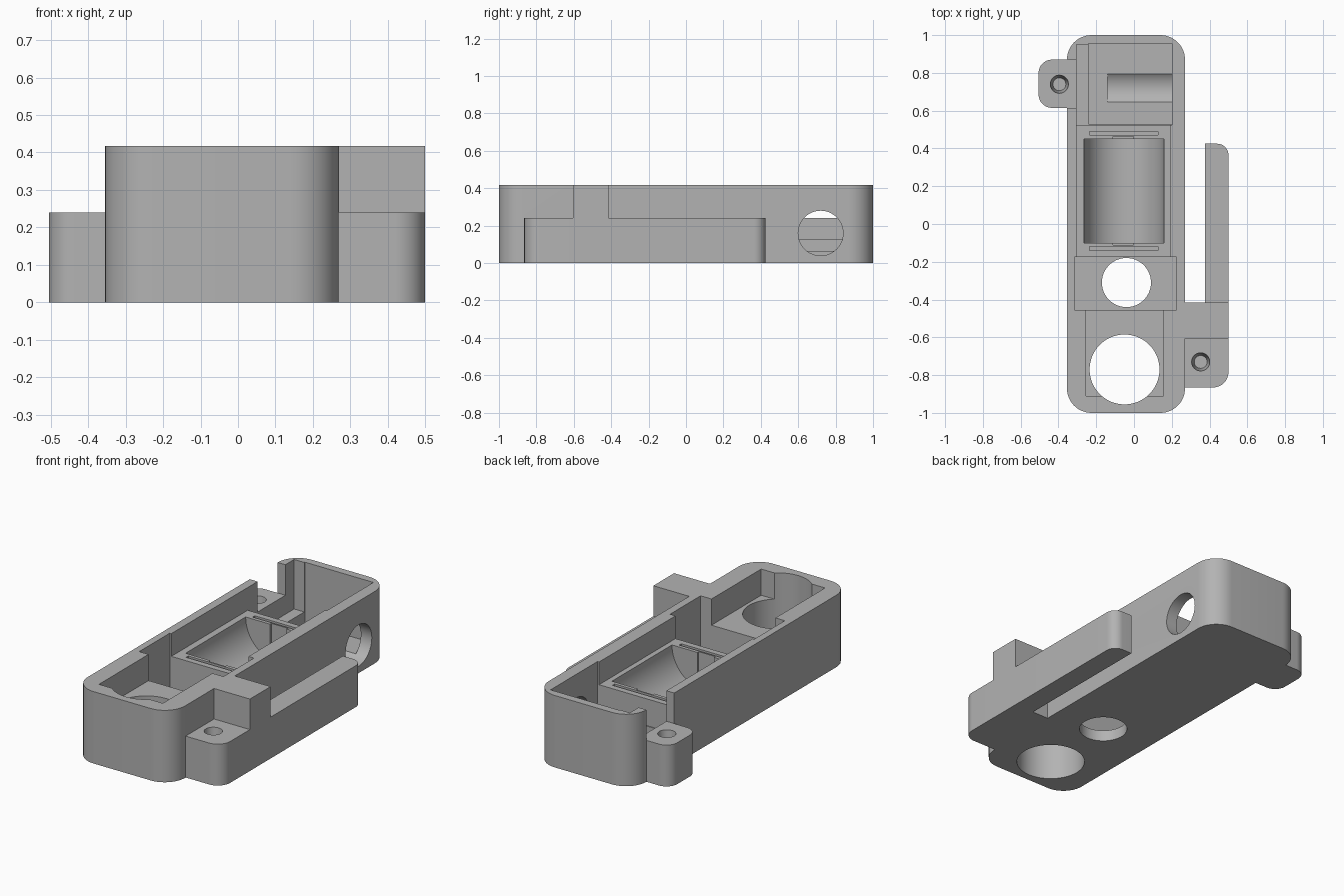
import bpy, bmesh, math
from mathutils import Matrix

cube = bpy.data.objects.get("Cube")
if cube:
    bpy.data.objects.remove(cube, do_unlink=True)

GREY = (0.45, 0.45, 0.45, 1.0)
grey = bpy.data.materials.new("plain grey")
grey.use_nodes = True
grey.diffuse_color = GREY
grey.node_tree.nodes["Principled BSDF"].inputs["Base Color"].default_value = GREY


def to_object(name, bm):
    bmesh.ops.recalc_face_normals(bm, faces=bm.faces[:])
    mesh = bpy.data.meshes.new(name)
    bm.to_mesh(mesh)
    bm.free()
    mesh.materials.append(grey)
    obj = bpy.data.objects.new(name, mesh)
    bpy.context.collection.objects.link(obj)
    return obj


def block(name, x, y, z, radii=(0, 0, 0, 0)):
    """Upright prism; radii run from the (-x, -y) corner anticlockwise."""
    corners = [(x[0], y[0], 1, 1), (x[1], y[0], -1, 1),
               (x[1], y[1], -1, -1), (x[0], y[1], 1, -1)]
    bm = bmesh.new()
    outline = []
    for i, (cx, cy, sx, sy) in enumerate(corners):
        r = radii[i]
        steps = 12 if r else 0
        for k in range(steps + 1):
            a = math.pi * (1 + i / 2) + (k / steps * math.pi / 2 if r else 0)
            outline.append(bm.verts.new((cx + r * (sx + math.cos(a)),
                                         cy + r * (sy + math.sin(a)), z[0])))
    base = bm.faces.new(outline)
    top = bmesh.ops.extrude_face_region(bm, geom=[base])
    verts = [v for v in top["geom"] if isinstance(v, bmesh.types.BMVert)]
    bmesh.ops.translate(bm, verts=verts, vec=(0, 0, z[1] - z[0]))
    return to_object(name, bm)


def cylinder(name, centre, radius, length, axis="Z", top_radius=None):
    bm = bmesh.new()
    turn = {"X": Matrix.Rotation(math.pi / 2, 4, "Y"),
            "Y": Matrix.Rotation(math.pi / 2, 4, "X"),
            "Z": Matrix.Identity(4)}[axis]
    bmesh.ops.create_cone(bm, cap_ends=True, segments=64, radius1=radius,
                          radius2=top_radius or radius, depth=length,
                          matrix=Matrix.Translation(centre) @ turn)
    return to_object(name, bm)


def combine(target, other, operation):
    mod = target.modifiers.new(operation.title(), "BOOLEAN")
    mod.operation, mod.object, mod.solver = operation, other, "EXACT"
    graph = bpy.context.evaluated_depsgraph_get()
    mesh = bpy.data.meshes.new_from_object(target.evaluated_get(graph))
    target.modifiers.clear()
    target.data = mesh
    bpy.data.objects.remove(other, do_unlink=True)


H, TAB, OVER = 0.417, 0.24, 0.6      # rim height, tab height, cutter top
BLOCK, FLOOR = 0.285, 0.065          # cradle top, thin floor

# Outer solids
case = block("housing", (-0.355, 0.27), (-1, 1), (0, H), (0.13,) * 4)
solids = [
    block("screw_tab_right", (-0.505, -0.33), (0.615, 0.87), (0, TAB), (0.07, 0, 0, 0.07)),
    block("screw_tab_left", (0.24, 0.5), (-0.865, -0.415), (0, TAB), (0, 0.08, 0, 0)),
    block("raised_step", (0.24, 0.5), (-0.605, -0.415), (0, H)),
    block("side_arm", (0.375, 0.5), (-0.5, 0.425), (0, TAB), (0, 0, 0.06, 0)),
]
for part in solids:
    combine(case, part, "UNION")

# Pockets, openings and holes
cuts = [
    block("front_pocket", (-0.255, 0.155), (-0.91, -0.44), (0.265, OVER)),
    block("middle_pocket", (-0.315, 0.225), (-0.455, -0.175), (FLOOR, OVER)),
    block("cradle_space", (-0.305, 0.19), (-0.2, 0.54), (BLOCK, OVER)),
    block("rear_ledge", (-0.305, 0.2), (0.525, 0.95), (0.13, OVER)),
    block("rear_pocket", (-0.24, 0.2), (0.53, 0.955), (FLOOR, OVER)),
    block("wall_notch", (-0.45, -0.29), (0.615, 0.87), (TAB, OVER)),
    cylinder("large_hole", (-0.05, -0.77, 0.2), 0.185, 1),
    cylinder("small_hole", (-0.04, -0.31, 0), 0.13, 0.5),
    cylinder("side_hole", (0.08, 0.72, 0.16), 0.12, 0.44, "X"),
    cylinder("cradle_trough", (-0.053, 0.175, BLOCK), 0.213, 0.55, "Y"),
]
# Contact slots and the gaps at both trough ends
for end, way in ((0.45, 1), (-0.1, -1)):
    span = sorted((end + way * 0.02, end + way * 0.04))
    gap = sorted((end - way * 0.03, end + way * 0.012))
    cuts.append(block("contact_slot", (-0.235, 0.128), span, (0.08, OVER)))
    cuts.append(block("contact_gap", (-0.11, -0.003), gap, (0.1, OVER)))
# Blind tapered screw holes
for x, y in ((-0.395, 0.74), (0.353, -0.73)):
    cuts.append(cylinder("screw_hole", (x, y, TAB - 0.06), 0.034, 0.16, "Z", 0.05))
for cut in cuts:
    combine(case, cut, "DIFFERENCE")

# Smooth curves with sharp edges
bpy.ops.object.select_all(action="DESELECT")
case.select_set(True)
bpy.context.view_layer.objects.active = case
bpy.ops.object.shade_smooth_by_angle(angle=math.radians(25))
